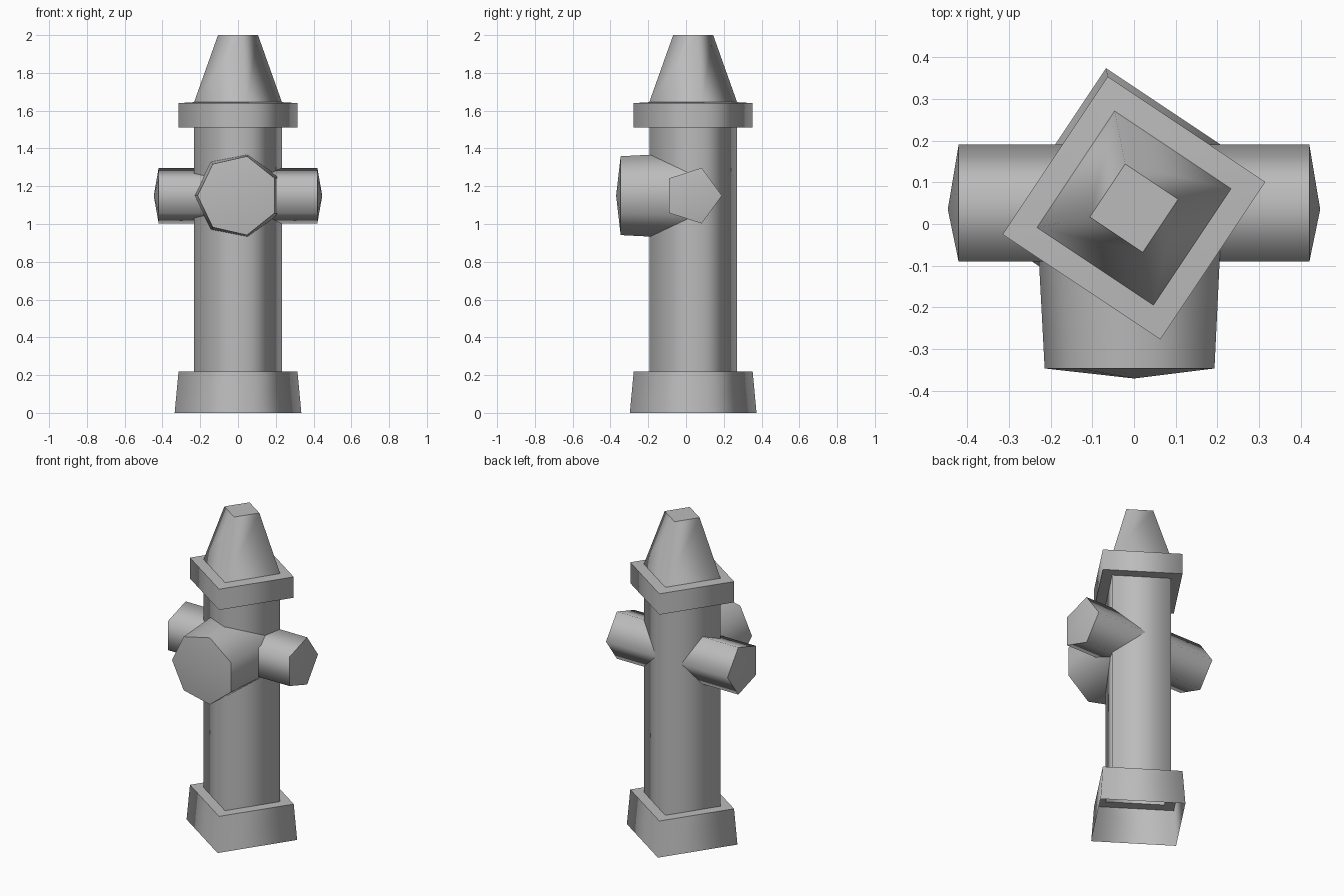
import bpy
import bmesh
from math import sin, cos, radians, tau
from mathutils import Vector

if "Cube" in bpy.data.objects:
    bpy.data.objects.remove(bpy.data.objects["Cube"], do_unlink=True)

# Single painted metal colour
grey = bpy.data.materials.new("grey_metal")
grey.use_nodes = True
colour = (0.5, 0.5, 0.5, 1)
grey.diffuse_color = colour
grey.node_tree.nodes["Principled BSDF"].inputs["Base Color"].default_value = colour

X, Y, Z = Vector((1, 0, 0)), Vector((0, 1, 0)), Vector((0, 0, 1))
BODY_Y = 0.038
NOZZLE_Z = 1.15


def lathe(name, profile, sides, origin, u, v, axis, turn=0.0, flat_cap=False):
    """Few-sided lathe: (radius, height) rings, soft corners, sharp rims."""
    bm = bmesh.new()
    rings = []
    for radius, height in profile:
        centre = origin + axis * height
        if radius == 0:
            rings.append([bm.verts.new(centre)] * sides)
            continue
        angles = [turn + tau * i / sides for i in range(sides)]
        rings.append([bm.verts.new(centre + (u * cos(a) + v * sin(a)) * radius)
                      for a in angles])
    for low, high in zip(rings, rings[1:]):
        for i in range(sides):
            j = (i + 1) % sides
            corners = list(dict.fromkeys((low[i], low[j], high[j], high[i])))
            bm.faces.new(corners)
    if flat_cap:
        bm.faces.new(rings[-1])
    # Orientation follows the handedness of the chosen axes
    if u.cross(v).dot(axis) < 0:
        bmesh.ops.reverse_faces(bm, faces=bm.faces[:])
    for face in bm.faces:
        face.smooth = True
    for ring in rings:
        for i in range(sides):
            edge = bm.edges.get((ring[i], ring[(i + 1) % sides])) if ring[0] != ring[1] else None
            if edge:
                edge.smooth = False
    mesh = bpy.data.meshes.new(name)
    bm.to_mesh(mesh)
    bm.free()
    mesh.materials.append(grey)
    obj = bpy.data.objects.new(name, mesh)
    bpy.context.collection.objects.link(obj)
    return obj


# Hollow square body: flared foot, column, collar and tapered bonnet
body_profile = [(0.342, 0), (0.321, 0.22), (0.237, 0.22), (0.237, 1.51),
                (0.321, 1.51), (0.321, 1.64), (0.237, 1.645), (0.108, 2)]
lathe("hydrant_body", body_profile, 4, Y * BODY_Y, X, Y, Z,
      turn=radians(11.3), flat_cap=True)

# Five-sided side outlets with shallow pointed caps
for side, name in ((1, "left_outlet"), (-1, "right_outlet")):
    lathe(name, [(0.155, 0), (0.155, 0.42), (0, 0.446)], 5,
          Y * 0.035 + Z * NOZZLE_Z, Y, Z, X * side)

# Large seven-sided front outlet, narrowing toward its cap
lathe("front_outlet", [(0.235, -0.05), (0.214, 0.346), (0, 0.37)], 7,
      Z * NOZZLE_Z, -X, Z, -Y)
